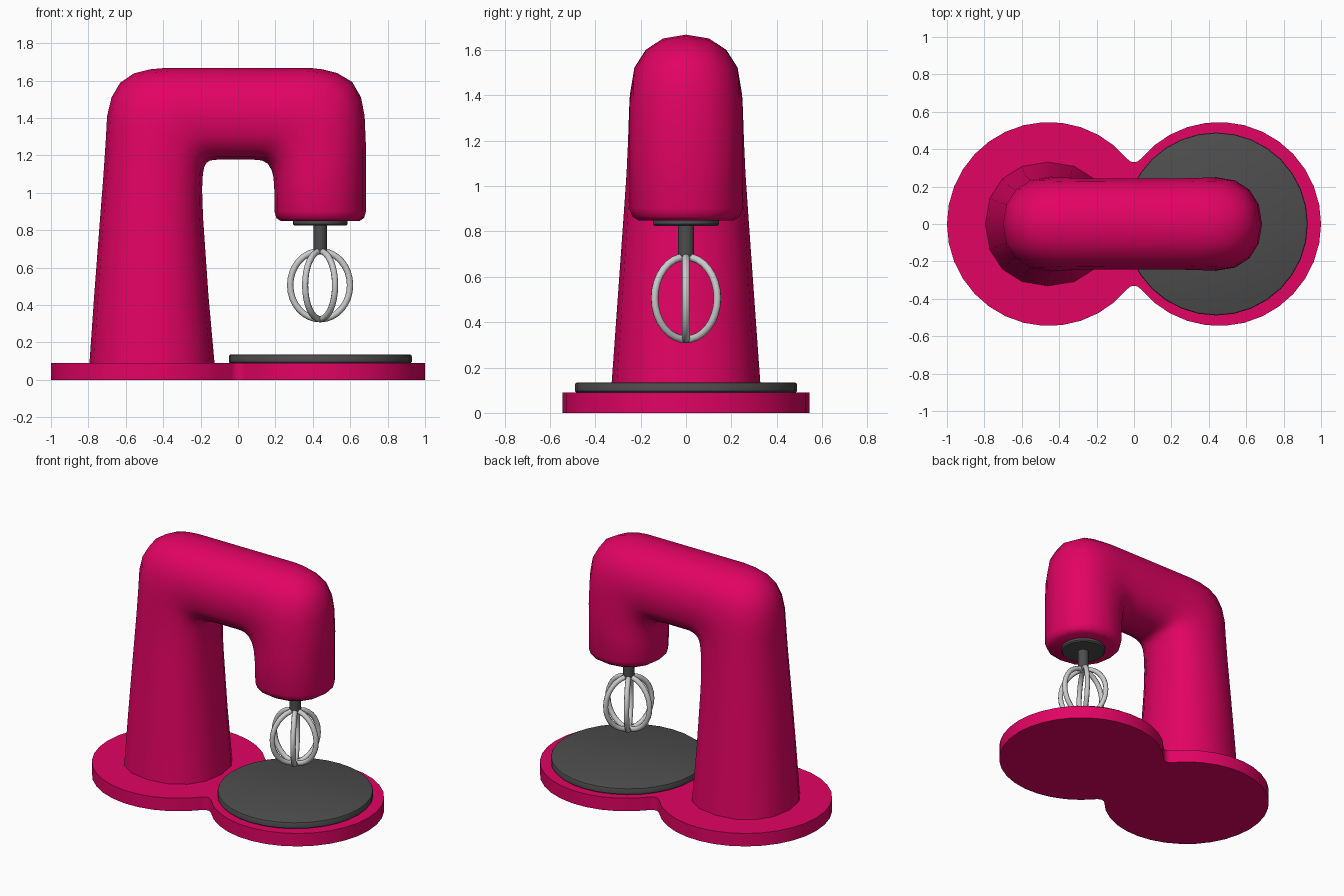
import bpy, bmesh
from math import sin, cos, pi, radians, atan2, hypot, copysign

if "Cube" in bpy.data.objects:
    bpy.data.objects.remove(bpy.data.objects["Cube"])


def material(name, rgb):
    m = bpy.data.materials.new(name)
    m.diffuse_color = (*rgb, 1)
    m.use_nodes = True
    m.node_tree.nodes["Principled BSDF"].inputs["Base Color"].default_value = m.diffuse_color
    return m


PINK = material("pink", (0.76, 0.001, 0.125))
DARK = material("dark_grey", (0.075, 0.075, 0.075))


def finish(name, bm, mat=None, angle=40):
    bmesh.ops.recalc_face_normals(bm, faces=bm.faces)
    me = bpy.data.meshes.new(name)
    bm.to_mesh(me)
    bm.free()
    ob = bpy.data.objects.new(name, me)
    bpy.context.collection.objects.link(ob)
    if mat:
        me.materials.append(mat)
    bpy.ops.object.select_all(action='DESELECT')
    ob.select_set(True)
    bpy.context.view_layer.objects.active = ob
    bpy.ops.object.shade_smooth_by_angle(angle=radians(angle))
    return ob


def loft(name, rings, mat=None, closed=False, angle=40):
    """Skin a list of point rings; cap the ends unless the sweep is closed."""
    bm = bmesh.new()
    rows = [[bm.verts.new(p) for p in r] for r in rings]
    n = len(rows[0])
    pairs = list(zip(rows, rows[1:])) + ([(rows[-1], rows[0])] if closed else [])
    for a, b in pairs:
        for i in range(n):
            j = (i + 1) % n
            bm.faces.new((a[i], a[j], b[j], b[i]))
    if not closed:
        bm.faces.new(rows[0])
        bm.faces.new(rows[-1])
    return finish(name, bm, mat, angle)


def turned(name, cx, profile, n, mat):
    """Round part on a vertical axis from (radius, z) points."""
    return loft(name, [[(cx + r * cos(2 * pi * i / n), r * sin(2 * pi * i / n), z)
                        for i in range(n)] for r, z in profile], mat)


# Figure-eight base: two discs joined by small fillets
C, R, F = 0.455, 0.545, 0.044
fy = 0.33 + F
t = atan2(fy, C)
right = [(C + R * cos(a), R * sin(a)) for a in
         [-(pi - t) + 2 * (pi - t) * i / 26 for i in range(27)]]
fillet = [(F * cos(a), fy + F * sin(a)) for a in
          [-t - (pi - 2 * t) * i / 4 for i in range(1, 4)]]
half = right + fillet
outline = half + [(-x, -y) for x, y in half]
loft("base", [[(x, y, z) for x, y in outline] for z in (0, 0.09)], PINK)

# Bowl plate with a softened rim
turned("bowl_plate", 0.44, [(0.482, 0.088), (0.489, 0.096), (0.489, 0.125),
                            (0.486, 0.132), (0.479, 0.135)], 32, DARK)

# Column, arm and head in one sweep:
# outer x, z, inner x, z, half width, squareness of the inner half
sections = [
    (-.80, .005, -.118, .005, .337, .9), (-.769, .45, -.158, .45, .305, .88),
    (-.737, .87, -.187, .87, .275, .84), (-.719, 1.1, -.192, 1.02, .262, .8),
    (-.707, 1.28, -.188, 1.1, .256, .78),
    (-.70, 1.41, -.18, 1.14, .253, .77), (-.676, 1.51, -.168, 1.16, .251, .77),
    (-.63, 1.588, -.15, 1.172, .249, .77), (-.557, 1.638, -.125, 1.176, .247, .78),
    (-.47, 1.66, -.105, 1.177, .245, .79), (-.38, 1.668, -.08, 1.177, .243, .8),
    (.38, 1.668, .08, 1.177, .242, .8), (.45, 1.66, .11, 1.175, .245, .8),
    (.53, 1.64, .13, 1.172, .246, .8), (.61, 1.593, .16, 1.155, .248, .8),
    (.658, 1.51, .18, 1.12, .249, .82), (.677, 1.41, .19, 1.08, .25, .84),
    (.684, 1.25, .195, 1.0, .25, .88), (.684, .9, .195, .9, .249, .9),
    (.674, .865, .205, .865, .236, .9), (.648, .848, .23, .848, .21, .9)]
N = 16


def bend(v, e):
    return copysign(abs(v) ** e, v)


rings = []
for ox, oz, ix, iz, w, e in sections:
    mx, mz, dx, dz = (ox + ix) / 2, (oz + iz) / 2, (ox - ix) / 2, (oz - iz) / 2
    ring = []
    for i in range(N):
        a = 2 * pi * i / N
        k = e if cos(a) < 0 else 0.91
        c, s = bend(cos(a), k), bend(sin(a), k)
        ring.append((mx + dx * c, w * s, mz + dz * c))
    rings.append(ring)
loft("body", rings, PINK, angle=50)

# Collar under the head and the whisk shaft
HX = 0.439
turned("collar", HX, [(0.146, 0.86), (0.146, 0.832), (0.138, 0.824)], 24, DARK)
turned("shaft", HX, [(0.036, 0.84), (0.036, 0.69)], 16, DARK)

# Whisk: three oval wire loops 60 degrees apart
RX, RZ, CZ, W = 0.16, 0.182, 0.506, 0.017
for k in range(3):
    d = k * pi / 3
    rings = []
    for i in range(32):
        a = 2 * pi * i / 32
        nx, nz = cos(a) / RX, sin(a) / RZ
        l = hypot(nx, nz)
        ring = []
        for j in range(8):
            b = 2 * pi * j / 8
            u = RX * cos(a) + W * cos(b) * nx / l
            v = W * sin(b)
            z = CZ + RZ * sin(a) + W * cos(b) * nz / l
            ring.append((HX + u * cos(d) - v * sin(d), u * sin(d) + v * cos(d), z))
        rings.append(ring)
    loft(f"whisk_wire_{k + 1}", rings, closed=True, angle=60)
